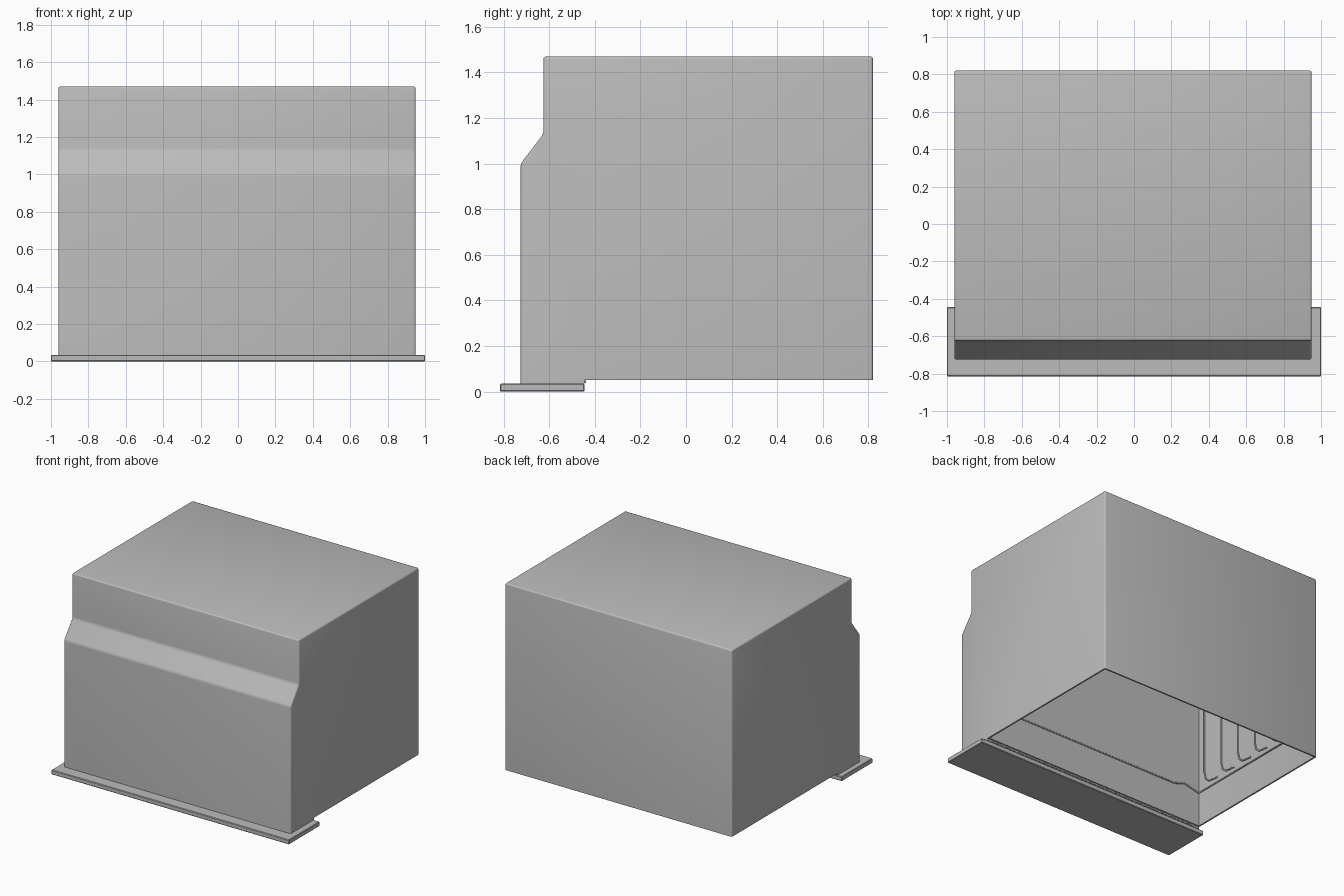
import bpy, bmesh
from mathutils import Vector

cube = bpy.data.objects.get("Cube")
if cube:
    bpy.data.objects.remove(cube)

grey = bpy.data.materials.new("metal grey")
grey.use_nodes = True
colour = (0.5, 0.5, 0.5, 1)
grey.diffuse_color = colour
grey.node_tree.nodes["Principled BSDF"].inputs["Base Color"].default_value = colour


def add_mesh(name, bm):
    bmesh.ops.recalc_face_normals(bm, faces=bm.faces)
    mesh = bpy.data.meshes.new(name)
    bm.to_mesh(mesh)
    bm.free()
    mesh.materials.append(grey)
    obj = bpy.data.objects.new(name, mesh)
    bpy.context.collection.objects.link(obj)
    return obj


def box(bm, low, high):
    low, high = Vector(low), Vector(high)
    made = bmesh.ops.create_cube(bm, size=1)["verts"]
    bmesh.ops.scale(bm, vec=high - low, verts=made)
    bmesh.ops.translate(bm, vec=(low + high) / 2, verts=made)


def wire(name, points, radius=0.006, closed=False):
    curve = bpy.data.curves.new(name, "CURVE")
    curve.dimensions = "3D"
    curve.bevel_depth = radius
    curve.bevel_resolution = 1
    spline = curve.splines.new("POLY")
    spline.points.add(len(points) - 1)
    for p, co in zip(spline.points, points):
        p.co = (*co, 1)
    spline.use_cyclic_u = closed
    curve.materials.append(grey)
    bpy.context.collection.objects.link(bpy.data.objects.new(name, curve))


# Casing: side profile extruded across the width
LEFT, RIGHT = 0.95, -0.96
FRONT, BACK = -0.445, 0.82
profile = [(-0.725, 0.035), (-0.725, 1.0), (-0.625, 1.13), (-0.625, 1.47),
           (BACK, 1.47), (BACK, 0.05), (FRONT, 0.05), (FRONT, 0.035)]
bm = bmesh.new()
face = bm.faces.new([bm.verts.new((RIGHT, y, z)) for y, z in profile])
side = bmesh.ops.extrude_face_region(bm, geom=[face])["geom"]
bmesh.ops.translate(bm, vec=(LEFT - RIGHT, 0, 0),
                    verts=[v for v in side if isinstance(v, bmesh.types.BMVert)])
bmesh.ops.recalc_face_normals(bm, faces=bm.faces)
edges = [e for e in bm.edges if max(v.co.z for v in e.verts) > 0.1]
bmesh.ops.bevel(bm, geom=edges, offset=0.012, segments=3, profile=0.5, affect="EDGES")

# Cavity: the open underside pushed up inside
bm.normal_update()
mouth = [f for f in bm.faces if f.normal.z < -0.9 and f.calc_center_median().y > 0]
bmesh.ops.inset_region(bm, faces=mouth, thickness=0.012, use_even_offset=True)
roof = bmesh.ops.extrude_face_region(bm, geom=mouth)["geom"]
bmesh.ops.translate(bm, vec=(0, 0, 1.2),
                    verts=[v for v in roof if isinstance(v, bmesh.types.BMVert)])
bmesh.ops.delete(bm, geom=[f for f in mouth if f.is_valid], context="FACES")
casing = add_mesh("casing", bm)
bpy.context.view_layer.objects.active = casing
casing.select_set(True)
bpy.ops.object.shade_smooth_by_angle(angle=0.6)

# Front panel lying under the casing
bm = bmesh.new()
box(bm, (-1, -0.815, 0), (1, FRONT, 0.035))
bmesh.ops.bevel(bm, geom=bm.edges[:], offset=0.004, segments=1, affect="EDGES")
add_mesh("front_panel", bm)

# Row of small vents just behind the panel
bm = bmesh.new()
for i in range(48):
    x = -0.9 + i * 0.038
    box(bm, (x, FRONT - 0.002, 0.037), (x + 0.02, FRONT + 0.006, 0.048))
add_mesh("vent_row", bm)

# Pressed ridge running round the cavity near its mouth
xl, xr, yf, yb, z = LEFT - 0.013, RIGHT + 0.013, FRONT + 0.013, BACK - 0.013, 0.31
wire("mouth_ridge", [(xr, yb, z), (xr, yf, z), (xr + 0.13, yf, z + 0.03),
                     (xr + 0.22, yf, z), (xl - 0.22, yf, z),
                     (xl - 0.13, yf, z + 0.03), (xl, yf, z), (xl, yb, z)], closed=True)

# Shelf rails on both side walls, curling at the mouth
for name, x in (("left", xl), ("right", xr)):
    for i in range(6):
        y = -0.37 + i * 0.18
        wire(f"{name}_shelf_rail_{i + 1}",
             [(x, y, 1.24), (x, y, 0.45), (x, y + 0.015, 0.39),
              (x, y + 0.05, 0.36), (x, y + 0.14, 0.35)])
